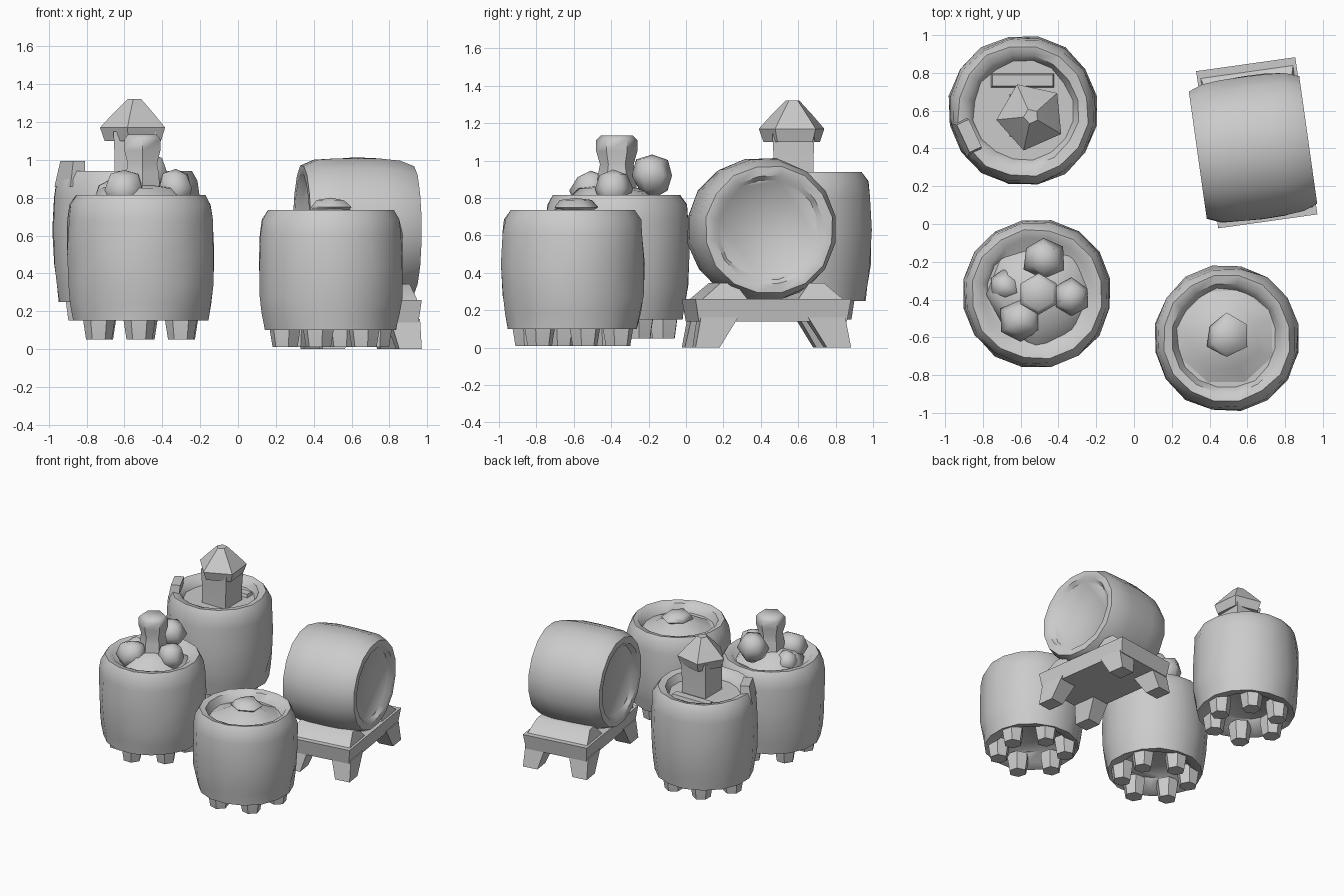
import bpy, bmesh, math, random
from mathutils import Matrix, Vector

if "Cube" in bpy.data.objects:
    bpy.data.objects.remove(bpy.data.objects["Cube"])

random.seed(4)

def finish(bm, name, mat=None, angle=40):
    if mat is not None:
        bmesh.ops.transform(bm, matrix=mat, verts=bm.verts)
    bmesh.ops.recalc_face_normals(bm, faces=bm.faces)
    me = bpy.data.meshes.new(name)
    bm.to_mesh(me)
    bm.free()
    ob = bpy.data.objects.new(name, me)
    bpy.context.collection.objects.link(ob)
    bpy.ops.object.select_all(action='DESELECT')
    ob.select_set(True)
    bpy.context.view_layer.objects.active = ob
    bpy.ops.object.shade_smooth_by_angle(angle=math.radians(angle))
    return ob

def lathe(name, prof, mat, n=16, wob=0.0, angle=50):
    """Closed turned shape: profile of (radius, z), capped at both ends."""
    bm = bmesh.new()
    rings = []
    for r, z in prof:
        ring = []
        for i in range(n):
            a = math.tau * (i + 0.5) / n
            q = r + random.uniform(-wob, wob)
            ring.append(bm.verts.new((q * math.cos(a), q * math.sin(a), z)))
        rings.append(ring)
    for a, b in zip(rings, rings[1:]):
        for i in range(n):
            j = (i + 1) % n
            bm.faces.new((a[i], a[j], b[j], b[i]))
    bm.faces.new(rings[0])
    bm.faces.new(rings[-1])
    return finish(bm, name, mat, angle)

def block(name, bot, top, z0, z1, mat=None):
    """Tapered box: bottom and top (cx, cy, hx, hy)."""
    bm = bmesh.new()
    loops = []
    for (cx, cy, hx, hy), z in ((bot, z0), (top, z1)):
        loops.append([bm.verts.new((cx + sx * hx, cy + sy * hy, z))
                      for sx, sy in ((-1, -1), (1, -1), (1, 1), (-1, 1))])
    a, b = loops
    bm.faces.new(a)
    bm.faces.new(b)
    for i in range(4):
        j = (i + 1) % 4
        bm.faces.new((a[i], a[j], b[j], b[i]))
    return finish(bm, name, mat, 45)

def lump(name, loc, size, seg=6, rings=4, jit=0.12):
    bm = bmesh.new()
    bmesh.ops.create_uvsphere(bm, u_segments=seg, v_segments=rings, radius=1)
    for v in bm.verts:
        v.co *= 1 + random.uniform(-jit, jit)
        v.co = Vector((v.co.x * size[0], v.co.y * size[1], v.co.z * size[2]))
    return finish(bm, name, Matrix.Translation(loc), 70)

def barrel(name, x, y, z0, z1, foot_z, lid_z, turn=0.0, r=0.395):
    """Upright barrel with recessed lid, hollow base and six stubby feet."""
    h = z1 - z0
    prof = [(0.22, z0 + 0.08), (0.27, z0 + 0.02), (r - 0.035, z0), (r - 0.02, z0 + 0.09),
            (r - 0.005, z0 + 0.28 * h), (r, z0 + 0.55 * h), (r - 0.005, z0 + 0.8 * h),
            (r - 0.018, z1 - 0.05), (r - 0.05, z1), (0.295, z1 - 0.01), (0.265, lid_z)]
    base = Matrix.Translation((x, y, 0))
    lathe(name, prof, base, wob=0.006)
    for i in range(6):
        m = base @ Matrix.Rotation(turn + math.tau * i / 6, 4, 'Z')
        lathe(f"{name}_foot_{i+1}", [(0.068, foot_z), (0.085, z0 + 0.01), (0.085, z0 + 0.05)],
              m @ Matrix.Translation((0.25, 0, 0)), 6)

# Upright barrels
barrel("tall_barrel", -0.587, 0.60, 0.25, 0.94, 0.15, 0.875, 0, 0.398)
barrel("filled_barrel", -0.515, -0.37, 0.15, 0.815, 0.05, 0.77, 0.5)
barrel("short_barrel", 0.49, -0.605, 0.10, 0.735, 0.01, 0.665, 0.26, 0.388)

# Tall barrel: post with pointed head, raised stave, loose lid board
lathe("post_neck", [(0.15, 0.86), (0.15, 1.0), (0.16, 1.15)],
      Matrix.Translation((-0.545, 0.575, 0)), 4)
lathe("post_head", [(0.16, 1.10), (0.185, 1.17), (0.12, 1.24), (0.04, 1.32)],
      Matrix.Translation((-0.545, 0.57, 0)) @ Matrix.Rotation(0.1, 4, 'Z'), 5)
block("raised_stave", (0.335, 0, 0.04, 0.10), (0.315, 0, 0.035, 0.08), 0.86, 0.995,
      Matrix.Translation((-0.587, 0.60, 0)) @ Matrix.Rotation(math.radians(205), 4, 'Z'))
block("lid_board", (-0.59, 0.76, 0.17, 0.04), (-0.59, 0.76, 0.16, 0.03), 0.86, 0.9)

# Filled barrel: heap of goods
lump("heap_base", (-0.52, -0.37, 0.76), (0.27, 0.27, 0.12), 8, 4)
lathe("heap_top_bundle", [(0.11, 0.80), (0.10, 0.93), (0.09, 0.98), (0.11, 1.05),
                          (0.11, 1.11), (0.085, 1.135)],
      Matrix.Translation((-0.505, -0.37, 0)), 6)
for i, (x, y, z, r) in enumerate([(-0.48, -0.18, 0.92, 0.115), (-0.60, -0.51, 0.84, 0.11),
                                  (-0.33, -0.39, 0.85, 0.105), (-0.68, -0.33, 0.80, 0.09)]):
    lump(f"heap_item_{i+1}", (x, y, z), (r, r, r))

# Short barrel: mounded contents with a knob
lathe("contents_mound", [(0.27, 0.66), (0.18, 0.70), (0.10, 0.74)],
      Matrix.Translation((0.49, -0.60, 0)), 8, 0.01)
lump("contents_knob", (0.49, -0.59, 0.75), (0.115, 0.11, 0.05))

# Lying barrel: both ends with shallow recessed heads, axis turned to roughly x
tilt = Matrix.Rotation(math.radians(8), 4, 'Z')
half = [(0.388, 0), (0.385, 0.12), (0.375, 0.22), (0.345, 0.295), (0.295, 0.295), (0.27, 0.265)]
prof = [(r, -z) for r, z in reversed(half[1:])] + half
lathe("lying_barrel", prof,
      Matrix.Translation((0.63, 0.405, 0.63)) @ tilt @ Matrix.Rotation(math.pi / 2, 4, 'Y'),
      16, 0.004)

# Stand: slab, cradle wedges and splayed legs
stand = Matrix.Translation((0.65, 0.43, 0)) @ tilt
block("stand_slab", (0, 0, 0.25, 0.40), (0, 0, 0.265, 0.42), 0.14, 0.26, stand)
for s, side in ((-1, "front"), (1, "back")):
    block(f"cradle_wedge_{side}", (0, s * 0.26, 0.25, 0.13), (0, s * 0.24, 0.22, 0.04),
          0.25, 0.345, stand)
    for t, end in ((-1, "left"), (1, "right")):
        block(f"stand_leg_{side}_{end}", (t * 0.205, s * 0.355, 0.06, 0.065),
              (t * 0.18, s * 0.29, 0.08, 0.10), 0.0, 0.16, stand)
